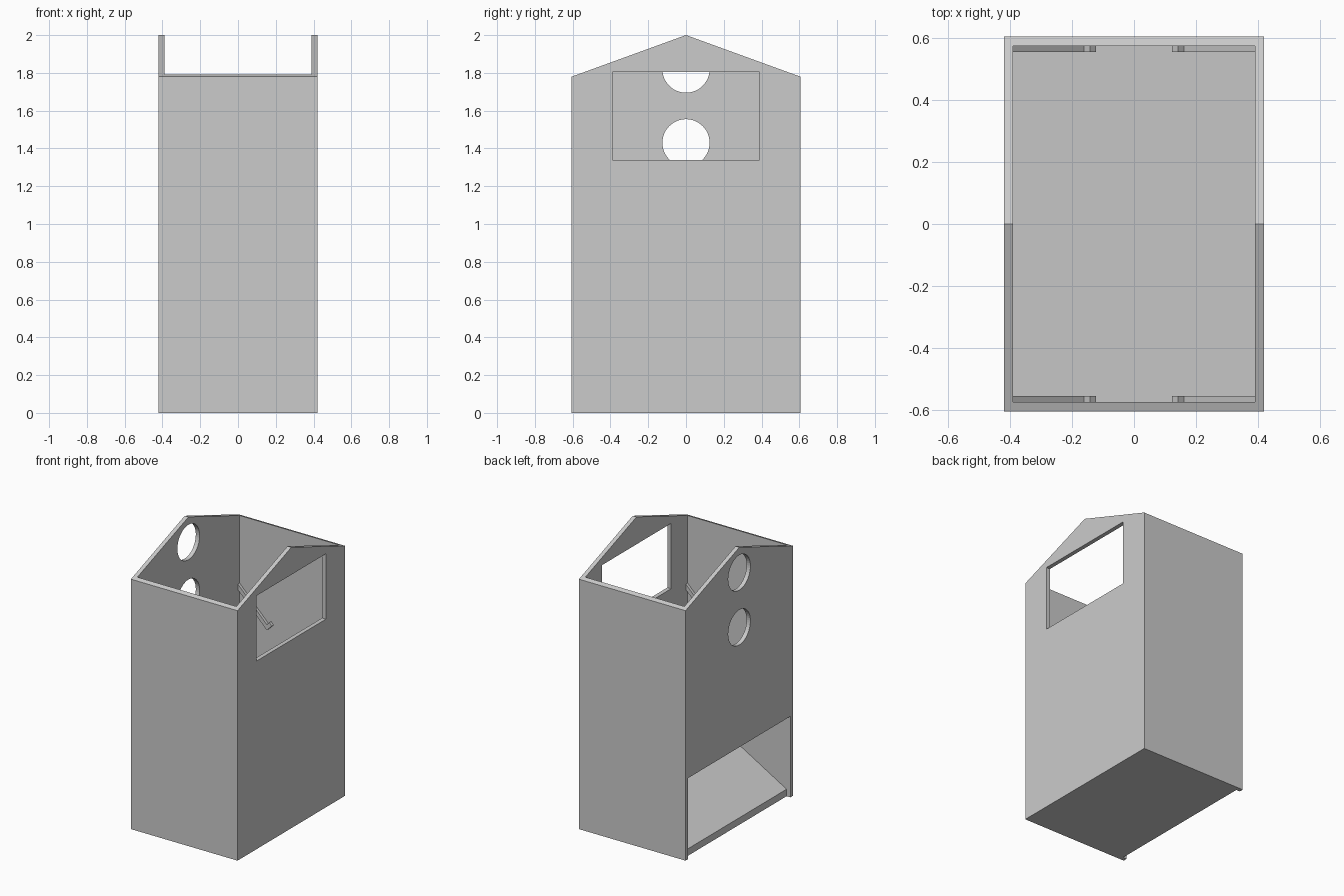
import bpy
import bmesh
import math

if "Cube" in bpy.data.objects:
    bpy.data.objects.remove(bpy.data.objects["Cube"], do_unlink=True)

W, D, T = 0.42, 0.605, 0.03        # half width, half depth, wall thickness
EAVE, APEX = 1.78, 2.0
IX, IY = W - T, D - T              # inner half sizes

grey = bpy.data.materials.new("plain_grey")
grey.use_nodes = True
grey.diffuse_color = (0.6, 0.6, 0.6, 1)
grey.node_tree.nodes["Principled BSDF"].inputs["Base Color"].default_value = (0.6, 0.6, 0.6, 1)


def prism(name, points, depth):
    """Closed outline swept along the vector depth."""
    bm = bmesh.new()
    face = bm.faces.new([bm.verts.new(p) for p in points])
    swept = bmesh.ops.extrude_face_region(bm, geom=[face])["geom"]
    verts = [v for v in swept if isinstance(v, bmesh.types.BMVert)]
    bmesh.ops.translate(bm, verts=verts, vec=depth)
    bmesh.ops.recalc_face_normals(bm, faces=bm.faces)
    mesh = bpy.data.meshes.new(name)
    bm.to_mesh(mesh)
    bm.free()
    mesh.materials.append(grey)
    obj = bpy.data.objects.new(name, mesh)
    bpy.context.collection.objects.link(obj)
    return obj


def cut(target, name, points, depth):
    cutter = prism(name, points, depth)
    cutter.hide_render = True
    mod = target.modifiers.new(name, "BOOLEAN")
    mod.operation = "DIFFERENCE"
    mod.solver = "EXACT"
    mod.object = cutter
    bpy.context.view_layer.objects.active = target
    bpy.ops.object.modifier_apply(modifier=name)
    bpy.data.objects.remove(cutter, do_unlink=True)


def rect(x, y, z0, z1):
    return [(x, -y, z0), (x, y, z0), (x, y, z1), (x, -y, z1)]


# Gabled box, hollowed and open at the top
outline = [(-W, -D, 0), (-W, D, 0), (-W, D, EAVE), (-W, 0, APEX), (-W, -D, EAVE)]
box = prism("housing", outline, (2 * W, 0, 0))
cut(box, "cavity", rect(-IX, IY, T, 2.5), (2 * IX, 0, 0))

# Window in one gable wall, tray opening and two round holes in the other
cut(box, "window", rect(IX - 0.02, 0.39, 1.34, 1.805), (0.1, 0, 0))
cut(box, "tray_opening", rect(-W - 0.1, IY, -0.1, 0.577), (0.1 + T, 0, 0))
for z in (1.43, 1.82):
    ring = [(-W - 0.1, 0.125 * math.cos(a), z + 0.125 * math.sin(a))
            for a in (math.tau * i / 48 for i in range(48))]
    cut(box, "round_hole", ring, (0.2, 0, 0))

# Sloping floor that leads down to the tray opening
rise = 2 * IX * math.tan(math.radians(30))
prism("sloping_floor",
      [(-IX, -IY, 0), (IX, -IY, 0), (IX, -IY, 0.05 + rise), (-IX, -IY, 0.05)],
      (0, 2 * IY, 0))

# Four sloping rails with a stop lip at the lower end
rail = [(IX, 1.31), (0.162, 1.082), (0.142, 1.102), (0.122, 1.082), (0.162, 1.042), (IX, 1.27)]
for sx, side in ((1, "left"), (-1, "right")):
    for sy, end in ((-1, "front"), (1, "back")):
        prism(f"{end}_{side}_rail", [(sx * x, sy * IY, z) for x, z in rail], (0, -sy * 0.02, 0))
